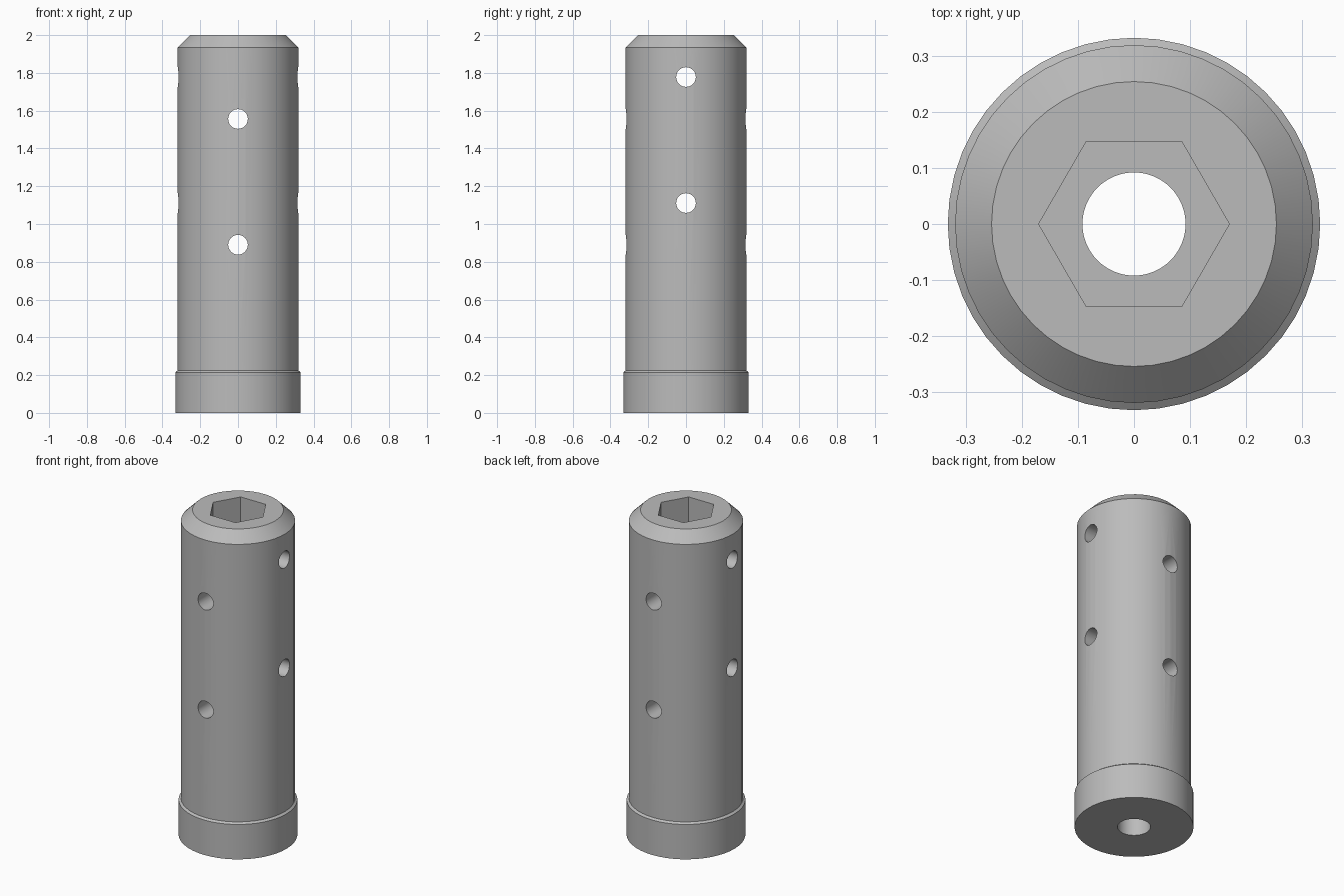
import bpy, bmesh, math
from mathutils import Matrix

default = bpy.data.objects.get("Cube")
if default:
    bpy.data.objects.remove(default, do_unlink=True)

SEGMENTS = 48
BORE = 0.092

# Single grey metal
steel = bpy.data.materials.new("grey steel")
steel.use_nodes = True
steel.diffuse_color = (0.5, 0.5, 0.5, 1)
steel.node_tree.nodes["Principled BSDF"].inputs["Base Color"].default_value = (0.5, 0.5, 0.5, 1)


def make_object(name, bm):
    bmesh.ops.recalc_face_normals(bm, faces=bm.faces)
    mesh = bpy.data.meshes.new(name)
    bm.to_mesh(mesh)
    bm.free()
    mesh.materials.append(steel)
    obj = bpy.data.objects.new(name, mesh)
    bpy.context.collection.objects.link(obj)
    return obj


def lathe(name, profile):
    """Spin a profile of (radius, height) around z and cap both ends."""
    bm = bmesh.new()
    rings = []
    for r, z in profile:
        angles = [math.tau * i / SEGMENTS for i in range(SEGMENTS)]
        rings.append([bm.verts.new((r * math.cos(a), r * math.sin(a), z)) for a in angles])
    for low, high in zip(rings, rings[1:]):
        for i in range(SEGMENTS):
            j = (i + 1) % SEGMENTS
            bm.faces.new((low[i], low[j], high[j], high[i]))
    bm.faces.new(rings[0])
    bm.faces.new(rings[-1])
    return make_object(name, bm)


def cutter(name, sides, radius, length, matrix):
    """A hidden prism to subtract from the sleeve."""
    bm = bmesh.new()
    bmesh.ops.create_cone(bm, cap_ends=True, segments=sides, radius1=radius,
                          radius2=radius, depth=length, matrix=matrix)
    obj = make_object(name, bm)
    obj.hide_render = True
    return obj


# Sleeve with a wider foot collar and a chamfered top
sleeve = lathe("sleeve_body", [(0.332, 0), (0.332, 0.215), (0.319, 0.225),
                               (0.319, 1.935), (0.254, 2)])

# Central bore and hexagonal socket (corners on the x axis)
cutters = [cutter("bore_cutter", SEGMENTS, BORE, 5, Matrix.Translation((0, 0, 1))),
           cutter("hex_socket_cutter", 6, 0.17, 0.32,
                  Matrix.Translation((0, 0, 2)) @ Matrix.Rotation(math.pi / 2, 4, "Z"))]

# Cross-drilled holes, alternating between the two horizontal axes
for axis, heights in (("X", (0.89, 1.556)), ("Y", (1.111, 1.778))):
    for z in heights:
        cutters.append(cutter("cross_hole_cutter", 32, 0.052, 1,
                              Matrix.Translation((0, 0, z)) @ Matrix.Rotation(math.pi / 2, 4, axis)))

for tool in cutters:
    cut = sleeve.modifiers.new(tool.name, "BOOLEAN")
    cut.operation = "DIFFERENCE"
    cut.solver = "EXACT"
    cut.object = tool

# Bake the cuts, then drop the cutters
bpy.context.view_layer.update()
graph = bpy.context.evaluated_depsgraph_get()
cut_mesh = bpy.data.meshes.new_from_object(sleeve.evaluated_get(graph))
sleeve.modifiers.clear()
sleeve.data = cut_mesh
for tool in cutters:
    bpy.data.objects.remove(tool, do_unlink=True)

# Smooth round walls, crisp edges
bpy.ops.object.select_all(action="DESELECT")
sleeve.select_set(True)
bpy.context.view_layer.objects.active = sleeve
bpy.ops.object.shade_smooth_by_angle(angle=math.radians(30))
